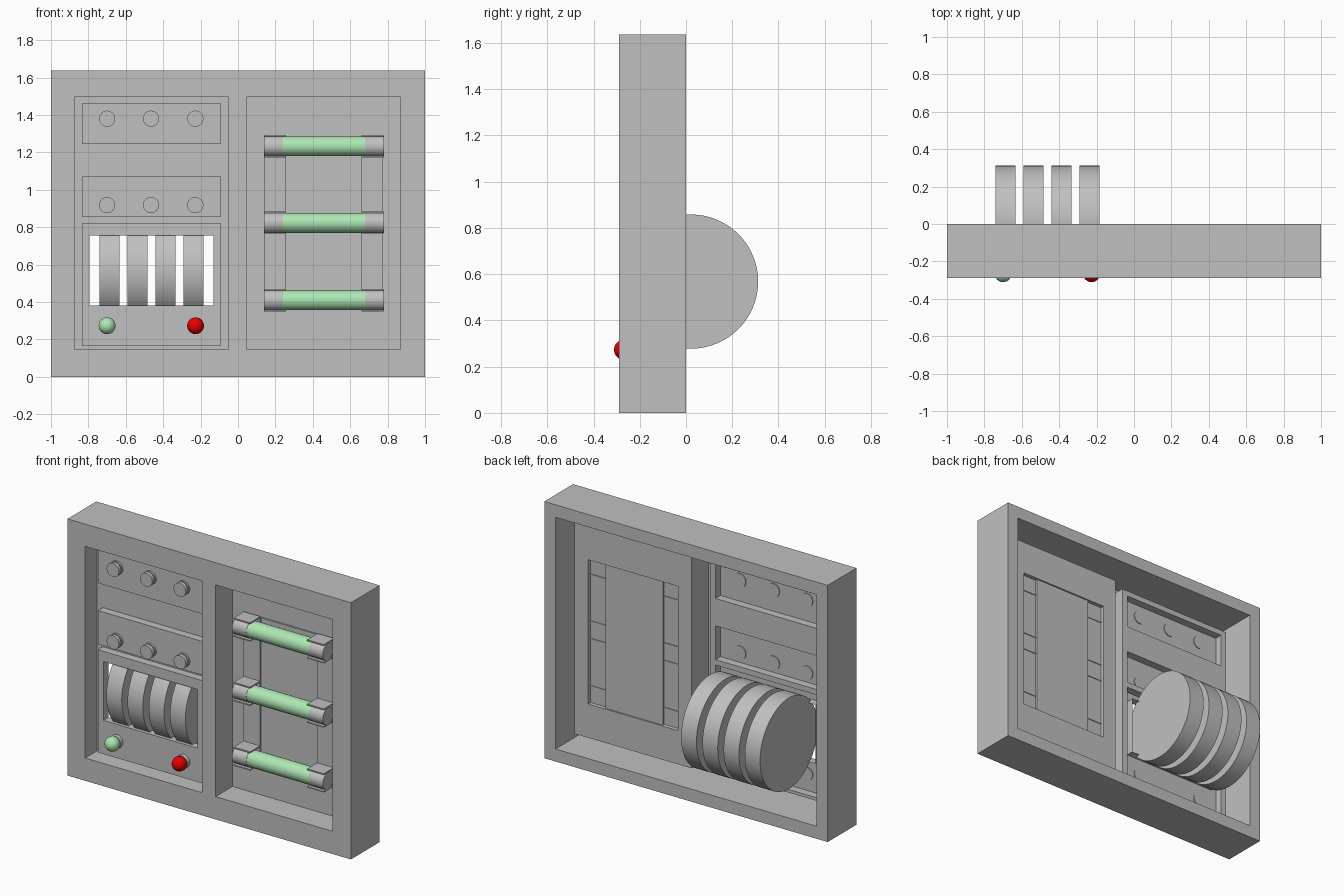
import bpy, bmesh, math
from mathutils import Matrix, Vector

if "Cube" in bpy.data.objects:
    bpy.data.objects.remove(bpy.data.objects["Cube"])


def material(name, rgb):
    m = bpy.data.materials.new(name)
    m.diffuse_color = (*rgb, 1)
    m.use_nodes = True
    m.node_tree.nodes["Principled BSDF"].inputs["Base Color"].default_value = m.diffuse_color
    return m


GREY = material("grey metal", (0.53, 0.53, 0.53))
GREEN = material("pale green", (0.42, 0.80, 0.45))
RED = material("signal red", (0.85, 0.0, 0.0))


def finish(name, bm, mat, smooth=False):
    mesh = bpy.data.meshes.new(name)
    bm.to_mesh(mesh)
    bm.free()
    mesh.materials.append(mat)
    ob = bpy.data.objects.new(name, mesh)
    bpy.context.collection.objects.link(ob)
    if smooth:
        bpy.ops.object.select_all(action='DESELECT')
        ob.select_set(True)
        bpy.context.view_layer.objects.active = ob
        bpy.ops.object.shade_smooth_by_angle(angle=math.radians(35))
    return ob


def box(name, lo, hi, mat=GREY):
    bm = bmesh.new()
    lo, hi = Vector(lo), Vector(hi)
    size = Matrix.Diagonal((*(hi - lo), 1))
    bmesh.ops.create_cube(bm, size=1, matrix=Matrix.Translation((lo + hi) / 2) @ size)
    return finish(name, bm, mat)


def rod(name, start, end, radius, mat=GREY, segments=32):
    bm = bmesh.new()
    a, b = Vector(start), Vector(end)
    turn = (b - a).to_track_quat('Z', 'Y').to_matrix().to_4x4()
    bmesh.ops.create_cone(bm, cap_ends=True, segments=segments, radius1=radius, radius2=radius,
                          depth=(b - a).length, matrix=Matrix.Translation((a + b) / 2) @ turn)
    return finish(name, bm, mat, True)


def ball(name, centre, radius, mat):
    bm = bmesh.new()
    bmesh.ops.create_uvsphere(bm, u_segments=32, v_segments=16, radius=radius,
                              matrix=Matrix.Translation(centre))
    return finish(name, bm, mat, True)


# Pressed housing front: rectangles (x0, x1, z0, z1, y), later ones override
TOP = 1.637
FRONT, SHALLOW, PANEL, DEEP = -0.29, -0.17, -0.22, -0.12
WINDOW = (-0.795, -0.13, 0.38, 0.755, SHALLOW)
steps = [
    (-1, 1, 0, TOP, FRONT),
    (-0.875, -0.05, 0.145, 1.495, SHALLOW),   # left recess
    (0.045, 0.87, 0.145, 1.495, DEEP),        # right recess
    (-0.835, -0.09, 1.245, 1.46, PANEL),      # upper knob panel
    (-0.835, -0.09, 0.855, 1.07, PANEL),      # lower knob panel
    (-0.835, -0.09, 0.165, 0.82, PANEL),      # drum panel
    (0.14, 0.775, 0.36, 1.28, DEEP - 0.01),   # fuse backing
    (0.14, 0.255, 0.36, 1.28, DEEP - 0.025),  # fuse contact strips
    (0.66, 0.775, 0.36, 1.28, DEEP - 0.025),
    WINDOW,
]
xs = sorted({v for s in steps for v in s[:2]})
zs = sorted({v for s in steps for v in s[2:4]})


def cell(i, k):
    x, z = (xs[i] + xs[i + 1]) / 2, (zs[k] + zs[k + 1]) / 2
    return [s for s in steps if s[0] < x < s[1] and s[2] < z < s[3]][-1]


bm = bmesh.new()


def face(*points):
    bm.faces.new([bm.verts.new(p) for p in points])


for i in range(len(xs) - 1):
    for k in range(len(zs) - 1):
        x0, x1, z0, z1 = xs[i], xs[i + 1], zs[k], zs[k + 1]
        here = cell(i, k)
        y = here[4]
        if here is not WINDOW:
            face((x0, y, z0), (x1, y, z0), (x1, y, z1), (x0, y, z1))
        if i + 2 < len(xs):
            n = cell(i + 1, k)[4]
            if n != y:
                face((x1, y, z0), (x1, n, z0), (x1, n, z1), (x1, y, z1))
        if k + 2 < len(zs):
            n = cell(i, k + 1)[4]
            if n != y:
                face((x0, y, z1), (x1, y, z1), (x1, n, z1), (x0, n, z1))

# Housing sides: outer wall, rear rim and inner wall
R = 0.08


def loop(inset, y):
    a = 1 - inset
    return [(-a, y, inset), (a, y, inset), (a, y, TOP - inset), (-a, y, TOP - inset)]


loops = [loop(0, FRONT), loop(0, 0), loop(R, 0), loop(R, FRONT + 0.004)]
for a, b in zip(loops, loops[1:]):
    for j in range(4):
        j2 = (j + 1) % 4
        face(a[j], b[j], b[j2], a[j2])
bmesh.ops.remove_doubles(bm, verts=bm.verts[:], dist=0.0005)
bmesh.ops.dissolve_limit(bm, angle_limit=0.01, verts=bm.verts[:], edges=bm.edges[:])
finish("housing", bm, GREY)

# Number drums
for n, x in enumerate((-0.687, -0.538, -0.388, -0.238)):
    rod(f"drum_{n + 1}", (x - 0.054, 0.022, 0.568), (x + 0.054, 0.022, 0.568), 0.29, segments=64)

# Knobs
for row, z in enumerate((1.38, 0.918)):
    for col, x in enumerate((-0.70, -0.465, -0.228)):
        tag = f"{row + 1}_{col + 1}"
        rod("knob_collar_" + tag, (x, PANEL + 0.005, z), (x, PANEL - 0.012, z), 0.043)
        rod("knob_stem_" + tag, (x, PANEL, z), (x, -0.245, z), 0.034)
        rod("knob_cap_" + tag, (x, -0.24, z), (x, -0.262, z), 0.043)

# Indicator lamps
for name, x, mat in (("green_lamp", -0.70, GREEN), ("red_lamp", -0.227, RED)):
    rod(name + "_socket", (x, PANEL + 0.005, 0.273), (x, -0.245, 0.273), 0.042)
    ball(name, (x, -0.266, 0.273), 0.045, mat)

# Fuses with spring clips
FY = -0.205
for n, z in enumerate((1.233, 0.823, 0.41)):
    rod(f"fuse_tube_{n + 1}", (0.235, FY, z), (0.685, FY, z), 0.053, GREEN)
    for side, x0, x1 in (("left", 0.14, 0.24), ("right", 0.68, 0.78)):
        rod(f"fuse_cap_{side}_{n + 1}", (x0, FY, z), (x1, FY, z), 0.055)
    for side, x0 in (("left", 0.14), ("right", 0.66)):
        for edge, s in (("upper", 1), ("lower", -1)):
            c = z + s * 0.056
            box(f"clip_{side}_{edge}_{n + 1}", (x0, -0.245, c - 0.004),
                (x0 + 0.117, DEEP - 0.02, c + 0.004))
